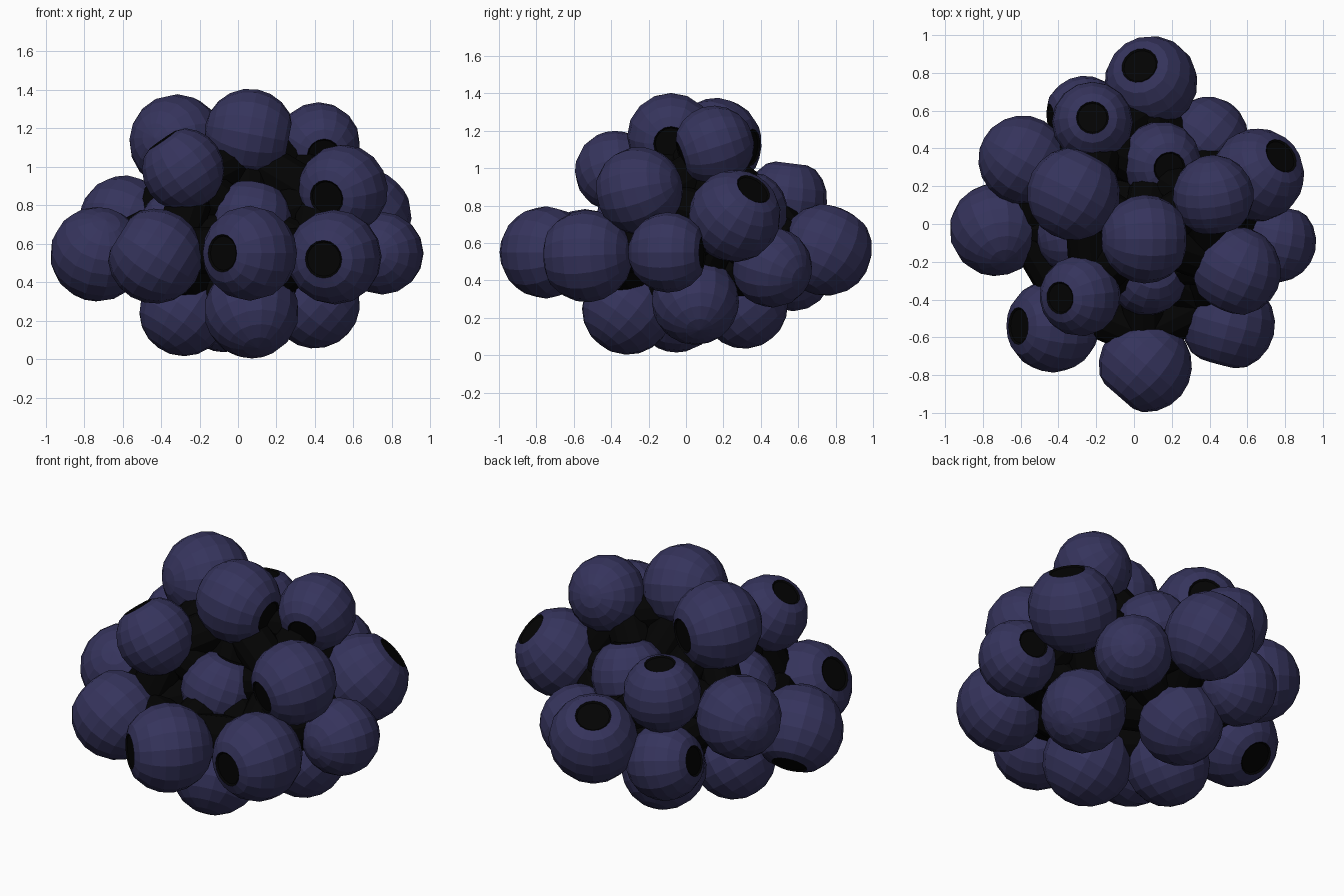
import bpy, bmesh, math
from mathutils import Vector

if "Cube" in bpy.data.objects:
    bpy.data.objects.remove(bpy.data.objects["Cube"])

def material(name, rgb):
    m = bpy.data.materials.new(name)
    m.diffuse_color = (*rgb, 1)
    m.use_nodes = True
    m.node_tree.nodes["Principled BSDF"].inputs["Base Color"].default_value = m.diffuse_color
    return m

SKIN = material("berry blue", (0.036, 0.034, 0.108))
BLACK = material("near black", (0.001, 0.001, 0.001))
BIG, MID, SMALL = 0.247, 0.235, 0.215
CORE = Vector((0, 0, 0.65))

def finish(bm, name, mats):
    me = bpy.data.meshes.new(name)
    bmesh.ops.recalc_face_normals(bm, faces=bm.faces)
    bm.to_mesh(me)
    bm.free()
    for m in mats:
        me.materials.append(m)
    ob = bpy.data.objects.new(name, me)
    bpy.context.collection.objects.link(ob)
    return ob

# Berry: a faceted ball whose pole is cut into a rim with a black eye
def berry(name, centre, r, aim, segs=16):
    angles = [math.radians(180 - 17.75 * i) for i in range(1, 9)]
    prof = [(math.sin(a), math.cos(a)) for a in angles] + [(0.4, 0.87), (0.36, 0.84)]
    bm = bmesh.new()
    rings = []
    for rad, h in prof:
        rings.append([bm.verts.new((rad * math.cos(t), rad * math.sin(t), h))
                      for t in (2 * math.pi * k / segs for k in range(segs))])
    for i in range(len(rings) - 1):
        for k in range(segs):
            j = (k + 1) % segs
            f = bm.faces.new((rings[i][k], rings[i][j], rings[i + 1][j], rings[i + 1][k]))
            f.material_index = int(i == len(rings) - 2)
    bottom = bm.verts.new((0, 0, -1))
    for k in range(segs):
        bm.faces.new((bottom, rings[0][(k + 1) % segs], rings[0][k]))
    bm.faces.new(rings[-1]).material_index = 1
    ob = finish(bm, name, [SKIN, BLACK])
    ob.location = centre
    ob.scale = (r, r, r)
    ob.rotation_euler = aim.to_track_quat('Z', 'Y').to_euler()

# Black link that fills the crevice between two neighbouring berries
def link(name, a, b, rad):
    d = b - a
    bm = bmesh.new()
    bmesh.ops.create_cone(bm, cap_ends=True, segments=12, radius1=rad, radius2=rad,
                          depth=d.length)
    ob = finish(bm, name, [BLACK])
    ob.location = (a + b) / 2
    ob.rotation_euler = d.to_track_quat('Z', 'Y').to_euler()

# Berries with a visible eye: size, centre, then eye heading and tilt in degrees
OPEN = [
    (BIG, 0.09, 0.75, 0.565, 124, 60),
    (SMALL, -0.22, 0.54, 0.84, 90, 83),
    (SMALL, -0.26, 0.57, 0.45, 186, 14),
    (BIG, -0.32, 0.16, 1.13, 62, -5),
    (BIG, -0.73, -0.03, 0.545, 105, -45),
    (SMALL, -0.285, -0.38, 0.985, 186, 55),
    (BIG, -0.43, -0.54, 0.535, 180, 32),
    (BIG, 0.06, -0.75, 0.55, 229, 0),
    (BIG, 0.5, -0.53, 0.53, 255, -3),
    (MID, 0.545, -0.25, 0.88, 245, -12),
    (MID, 0.06, -0.08, 1.17, 0, -11),
    (SMALL, 0.42, 0.15, 1.12, 278, -18),
    (BIG, 0.655, 0.26, 0.745, 39, 42),
    (SMALL, 0.75, -0.095, 0.55, 78, 0),
    (SMALL, 0.14, 0.33, 0.77, 325, 72),
    (SMALL, 0.07, -0.27, 0.72, 56, 68),
]
# Berries whose eye is turned towards the middle of the cluster
CLOSED = [
    (MID, -0.59, 0.34, 0.72),
    (SMALL, 0.39, 0.46, 0.47),
    (SMALL, -0.3, -0.06, 0.68),
    (BIG, 0.07, -0.31, 0.25),
    (MID, 0.4, 0.05, 0.29),
    (MID, -0.28, -0.05, 0.25),
    (MID, -0.07, 0.31, 0.27),
]

centres = []
for r, x, y, z, head, tilt in OPEN:
    h, t = math.radians(head), math.radians(tilt)
    aim = Vector((math.cos(t) * math.cos(h), math.cos(t) * math.sin(h), math.sin(t)))
    centres.append(Vector((x, y, z)))
    berry(f"berry_{len(centres)}", centres[-1], r, aim)
for r, x, y, z in CLOSED:
    centres.append(Vector((x, y, z)))
    berry(f"berry_{len(centres)}", centres[-1], r, CORE - centres[-1])

# Links are drawn inwards so that they stay deep in the crevices
n = 0
for i, a in enumerate(centres):
    for b in centres[i + 1:]:
        if (b - a).length < 0.6:
            n += 1
            link(f"black_link_{n}", a.lerp(CORE, 0.22), b.lerp(CORE, 0.22), 0.12)
